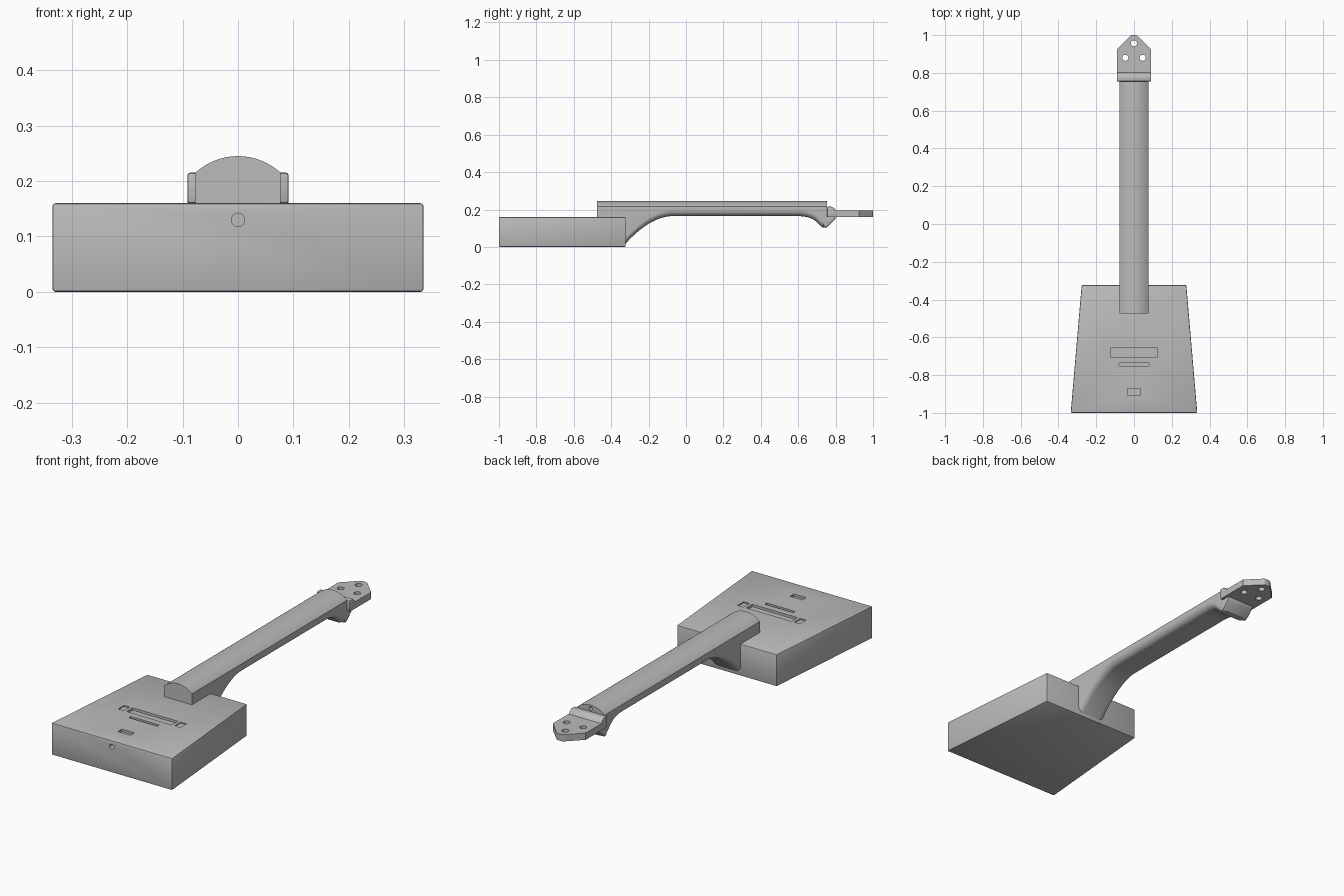
import bpy, bmesh, math
from mathutils import Vector, Matrix

if "Cube" in bpy.data.objects:
    bpy.data.objects.remove(bpy.data.objects["Cube"])

grey = bpy.data.materials.new("plain grey")
grey.use_nodes = True
colour = (0.5, 0.5, 0.5, 1)
grey.diffuse_color = colour
grey.node_tree.nodes["Principled BSDF"].inputs["Base Color"].default_value = colour


def finish(name, bm):
    bmesh.ops.recalc_face_normals(bm, faces=bm.faces)
    mesh = bpy.data.meshes.new(name)
    bm.to_mesh(mesh)
    bm.free()
    obj = bpy.data.objects.new(name, mesh)
    bpy.context.collection.objects.link(obj)
    mesh.materials.append(grey)
    return obj


def activate(obj):
    bpy.ops.object.select_all(action='DESELECT')
    obj.select_set(True)
    bpy.context.view_layer.objects.active = obj


def smooth(obj, angle=30):
    activate(obj)
    bpy.ops.object.shade_smooth_by_angle(angle=math.radians(angle))


def prism(name, outline, depth):
    """Extrude a closed outline of 3D points along a vector."""
    bm = bmesh.new()
    face = bm.faces.new([bm.verts.new(p) for p in outline])
    new = bmesh.ops.extrude_face_region(bm, geom=[face])["geom"]
    bmesh.ops.translate(bm, vec=depth, verts=[v for v in new if isinstance(v, bmesh.types.BMVert)])
    return finish(name, bm)


def side_prism(name, profile, half_width):
    return prism(name, [(-half_width, y, z) for y, z in profile], (2 * half_width, 0, 0))


def bevel(obj, width, segments=2):
    activate(obj)
    mod = obj.modifiers.new("Bevel", 'BEVEL')
    mod.width, mod.segments = width, segments
    mod.limit_method = 'ANGLE'
    bpy.ops.object.modifier_apply(modifier=mod.name)


def cut(obj, cutter):
    cutter.hide_render = True
    activate(obj)
    mod = obj.modifiers.new("Cut", 'BOOLEAN')
    mod.object, mod.operation, mod.solver = cutter, 'DIFFERENCE', 'EXACT'
    bpy.ops.object.modifier_apply(modifier=mod.name)
    bpy.data.objects.remove(cutter)


def cut_slot(obj, x, y, half_x, half_y, top, depth):
    corners = [(x + a * half_x, y + b * half_y, top - depth)
               for a, b in ((-1, -1), (1, -1), (1, 1), (-1, 1))]
    cut(obj, prism("slot_cutter", corners, (0, 0, depth + 0.1)))


def cut_hole(obj, centre, radius, length, along_y=False, end_radius=None):
    bm = bmesh.new()
    turn = Matrix.Rotation(math.pi / 2, 4, 'X') if along_y else Matrix()
    bmesh.ops.create_cone(bm, cap_ends=True, segments=32, radius1=radius,
                          radius2=end_radius or radius, depth=length,
                          matrix=Matrix.Translation(centre) @ turn)
    cut(obj, finish("hole_cutter", bm))


# Tapered box body with softened edges
body = prism("body", [(-0.335, -1, 0), (0.335, -1, 0), (0.277, -0.323, 0), (-0.277, -0.323, 0)],
             (0, 0, 0.16))
bevel(body, 0.005)
# Bridge recess with end pockets, thin slot, tail slot and front socket
cut_slot(body, 0, -0.68, 0.125, 0.024, 0.16, 0.012)
for side in (-1, 1):
    cut_slot(body, side * 0.157, -0.68, 0.016, 0.024, 0.16, 0.006)
cut_slot(body, 0, -0.745, 0.079, 0.008, 0.16, 0.012)
cut_slot(body, 0, -0.888, 0.034, 0.016, 0.16, 0.012)
cut_hole(body, (0, -1, 0.13), 0.012, 0.1, True)
smooth(body)


# Neck lofted from a domed section whose underside follows the heel curve
def neck_section(bottom, round_size):
    half, shoulder, rise = 0.077, 0.215, 0.03
    radius = (half ** 2 + rise ** 2) / (2 * rise)
    sweep = math.asin(half / radius)
    points = []
    for i in range(17):
        a = sweep * (i / 8 - 1)
        points.append((radius * math.sin(a), shoulder + rise - radius * (1 - math.cos(a))))
    for side, order in ((1, range(7)), (-1, range(6, -1, -1))):
        for i in order:
            a = i / 6 * math.pi / 2
            points.append((side * (half - round_size * (1 - math.cos(a))),
                           bottom + round_size * (1 - math.sin(a))))
    return points


stations = [(-0.475, 0.012), (-0.328, 0.012)]
for i in range(1, 17):
    t = i / 16
    stations.append((-0.328 + 0.258 * t, 0.012 + 0.153 * (1 - (1 - t) ** 1.9)))
stations += [(0.6, 0.165), (0.63, 0.163), (0.66, 0.156), (0.68, 0.148),
             (0.70, 0.133), (0.72, 0.112), (0.73, 0.105), (0.755, 0.105)]
bm = bmesh.new()
rings = [[bm.verts.new((x, y, z)) for x, z in neck_section(b, 0.032)] for y, b in stations]
for low, high in zip(rings, rings[1:]):
    for i in range(len(low)):
        j = (i + 1) % len(low)
        bm.faces.new((low[i], low[j], high[j], high[i]))
bm.faces.new(rings[0])
bm.faces.new(rings[-1])
neck = finish("neck", bm)
cut_hole(neck, (0, 0.755, 0.228), 0.009, 0.06, True)
smooth(neck)

# Angular block under the head that closes the neck curve
brace = side_prism("head_brace", [(0.735, 0.105), (0.755, 0.105), (0.80, 0.15),
                                  (0.80, 0.18), (0.735, 0.18)], 0.077)
bevel(brace, 0.008)
smooth(brace)

# Nut step across the top of the neck
nut = side_prism("nut", [(0.755, 0.16), (0.755, 0.215), (0.78, 0.215), (0.79, 0.208),
                         (0.803, 0.193), (0.803, 0.16)], 0.091)
bevel(nut, 0.004)
smooth(nut)

# Pointed head plate with three string holes
right_edge = [(0.091, 0.765), (0.091, 0.925), (0.018, 0.998), (0.01, 1.0)]
outline = right_edge + [(-x, y) for x, y in reversed(right_edge)]
head = prism("head_plate", [(x, y, 0.16) for x, y in outline], (0, 0, 0.034))
for x, y in ((0, 0.956), (-0.046, 0.88), (0.046, 0.88)):
    cut_hole(head, (x, y, 0.177), 0.016, 0.1)
smooth(head)
